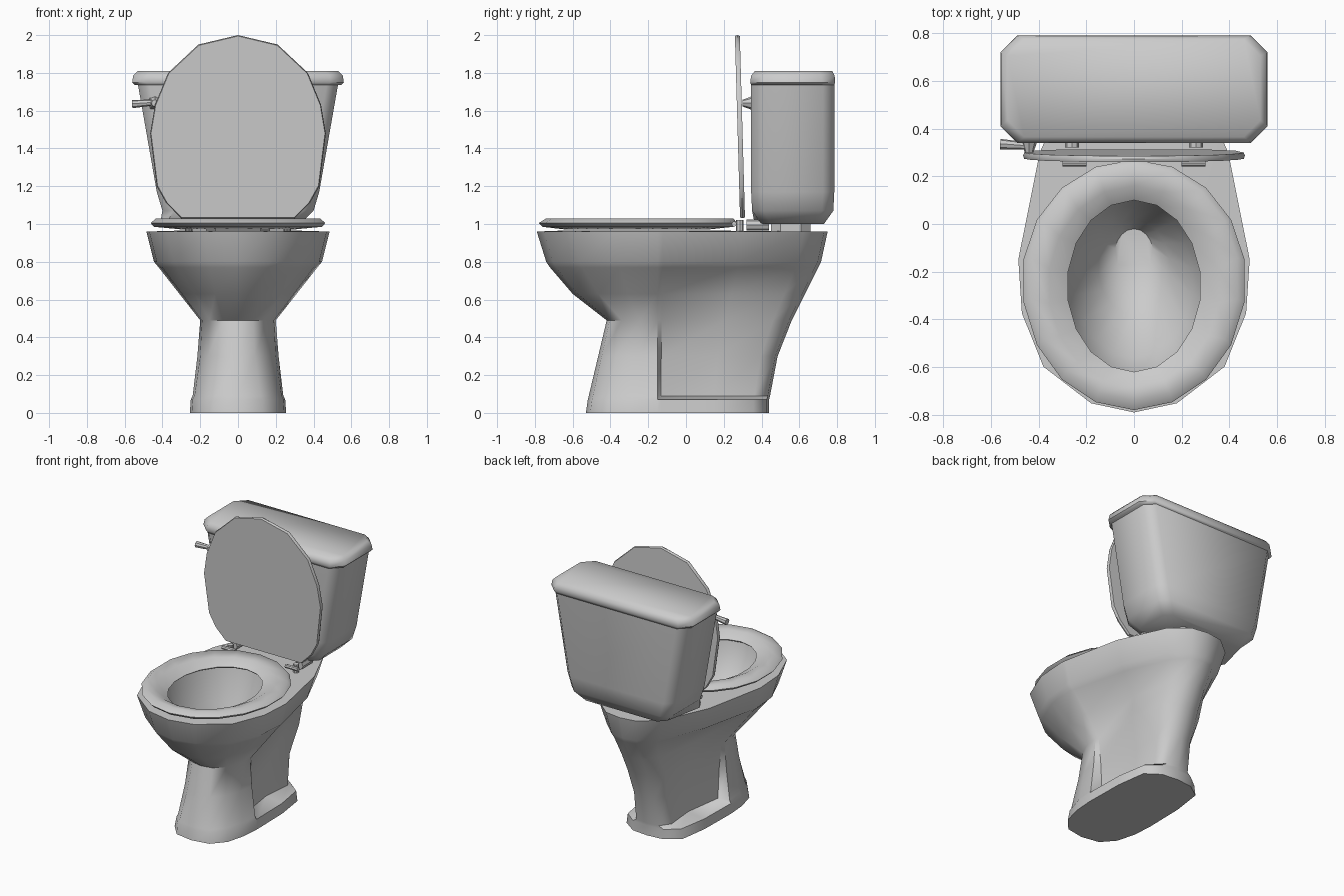
import bpy, bmesh
from math import sin, cos, radians, pi
from mathutils import Vector

if "Cube" in bpy.data.objects:
    bpy.data.objects.remove(bpy.data.objects["Cube"])


def finish(name, bm, angle=40):
    bmesh.ops.recalc_face_normals(bm, faces=bm.faces)
    me = bpy.data.meshes.new(name)
    bm.to_mesh(me)
    bm.free()
    ob = bpy.data.objects.new(name, me)
    bpy.context.collection.objects.link(ob)
    bpy.ops.object.select_all(action='DESELECT')
    ob.select_set(True)
    bpy.context.view_layer.objects.active = ob
    bpy.ops.object.shade_smooth_by_angle(angle=radians(angle))
    return ob


def loft(name, rings, cyclic=False, angle=40):
    """Skin a list of equal-length point rings; cap the ends unless cyclic."""
    bm = bmesh.new()
    vs = [[bm.verts.new(p) for p in r] for r in rings]
    n = len(vs[0])
    pairs = list(zip(vs, vs[1:])) + ([(vs[-1], vs[0])] if cyclic else [])
    for a, b in pairs:
        for i in range(n):
            j = (i + 1) % n
            bm.faces.new((a[i], a[j], b[j], b[i]))
    if not cyclic:
        bm.faces.new(vs[0])
        bm.faces.new(vs[-1])
    return finish(name, bm, angle)


def rod(name, p, q, r1, r2, sides=8):
    p, q = Vector(p), Vector(q)
    bm = bmesh.new()
    bmesh.ops.create_cone(bm, cap_ends=True, segments=sides, radius1=r1, radius2=r2, depth=(q - p).length)
    rot = Vector((0, 0, 1)).rotation_difference(q - p).to_matrix().to_4x4()
    bmesh.ops.transform(bm, matrix=rot, verts=bm.verts)
    bmesh.ops.translate(bm, vec=(p + q) / 2, verts=bm.verts)
    return finish(name, bm)


def egg(w, y0, y1, z, n=18, mid=0.5):
    """Oval ring from front y0 to back y1, widest at fraction mid."""
    c = y0 + (y1 - y0) * mid
    out = []
    for k in range(n):
        a = 2 * pi * k / n
        r = c - y0 if cos(a) > 0 else y1 - c
        out.append((w * sin(a), c - r * cos(a), z))
    return out


def chamfered(w, y0, y1, z, c):
    half = [(w - c, y0), (w, y0 + c), (w, y1 - c), (w - c, y1)]
    return [(x, y, z) for x, y in half] + [(-x, y, z) for x, y in reversed(half)]


# Bowl and pedestal: half widths at stations ahead of and behind the side recess
PANEL_Y = -0.15
FRONT = (0.06, 0.3, 0.65, 1)
BACK = (0.03, 0.5, 0.86, 0.98)


def body_ring(z, yf, yb, widths):
    ys = [yf + f * (PANEL_Y - yf) for f in FRONT] + [PANEL_Y + b * (yb - PANEL_Y) for b in BACK]
    side = list(zip(widths, ys))
    return ([(0, yf, z)] + [(x, y, z) for x, y in side] + [(0, yb, z)]
            + [(-x, y, z) for x, y in reversed(side)])


body = [
    (0.00, -0.53, 0.44, (.13, .21, .245, .255, .255, .25, .22, .12)),
    (0.07, -0.52, 0.44, (.13, .20, .24, .25, .25, .245, .21, .12)),
    (0.09, -0.515, 0.445, (.12, .19, .23, .24, .16, .12, .14, .09)),
    (0.30, -0.465, 0.485, (.09, .16, .20, .215, .17, .12, .13, .08)),
    (0.49, -0.42, 0.56, (.08, .15, .19, .20, .19, .19, .16, .08)),
    (0.63, -0.60, 0.63, (.12, .23, .295, .31, .29, .21, .15, .08)),
    (0.77, -0.72, 0.70, (.15, .32, .40, .42, .41, .31, .18, .09)),
    (0.80, -0.74, 0.715, (.16, .34, .43, .445, .44, .35, .21, .10)),
    (0.96, -0.79, 0.75, (.18, .38, .47, .485, .48, .395, .25, .12)),
]
rings = [body_ring(*b) for b in body]
rings += [
    egg(0.32, -0.66, 0.15, 0.965),
    egg(0.30, -0.64, 0.13, 0.88),
    egg(0.25, -0.56, 0.08, 0.74),
    egg(0.15, -0.38, 0.02, 0.58),
    egg(0.08, -0.22, -0.02, 0.50),
]
loft("bowl_and_pedestal", rings, angle=50)

# Seat ring, dipping towards its opening
loft("seat", [
    egg(0.45, -0.76, 0.25, 0.985, mid=.52),
    egg(0.47, -0.78, 0.27, 1.005, mid=.52),
    egg(0.44, -0.74, 0.25, 1.03, mid=.52),
    egg(0.36, -0.68, 0.16, 1.02),
    egg(0.28, -0.62, 0.10, 0.98),
    egg(0.29, -0.63, 0.11, 0.97),
], cyclic=True, angle=60)

# Raised lid, leaning slightly forward
half = [(0.30, 1.03), (0.38, 1.11), (0.43, 1.20), (0.465, 1.48), (0.44, 1.63),
        (0.37, 1.80), (0.21, 1.95)]
outline = half + [(0.0, 2.0)] + [(-x, z) for x, z in reversed(half)]


def lid_ring(dy, s):
    return [(x * s, 0.30 - 0.028 * (z - 1) + dy, 1.5 + (z - 1.5) * s) for x, z in outline]


loft("lid", [lid_ring(-.013, .99), lid_ring(0, 1), lid_ring(.013, .99)])

# Tank with tapered sides; its front left corner hangs lower behind the lid
tank_base = chamfered(0.33, 0.40, 0.73, 1.0, 0.05)
tank_base[-2:] = [(-0.41, 0.43, 1.02), (-0.37, 0.36, 1.02)]
loft("tank", [
    tank_base,
    chamfered(0.40, 0.35, 0.78, 1.07, 0.06),
    chamfered(0.43, 0.345, 0.785, 1.17, 0.06),
    chamfered(0.53, 0.345, 0.785, 1.74, 0.06),
], angle=50)
loft("tank_cover", [
    chamfered(0.545, 0.345, 0.785, 1.735, 0.07),
    chamfered(0.56, 0.34, 0.79, 1.75, 0.07),
    chamfered(0.555, 0.345, 0.787, 1.785, 0.07),
    chamfered(0.53, 0.365, 0.775, 1.81, 0.07),
], angle=50)
loft("tank_gasket", [chamfered(0.17, 0.45, 0.66, z, 0.05) for z in (0.95, 1.02)])

# Flush lever
rod("lever_boss", (-0.44, 0.36, 1.64), (-0.44, 0.30, 1.64), 0.04, 0.018)
rod("lever_handle", (-0.42, 0.325, 1.645), (-0.56, 0.335, 1.635), 0.014, 0.022)

# Hinges and mounting bolts
for side, s in (("left", -1), ("right", 1)):
    rod(f"hinge_pin_{side}", (s * .20, .255, 1.0), (s * .30, .255, 1.0), .014, .014)
    rod(f"hinge_post_{side}", (s * .26, .285, .95), (s * .26, .285, 1.02), .02, .02)
    rod(f"bolt_cap_{side}", (s * .26, .32, .995), (s * .26, .44, .995), .03, .03)
